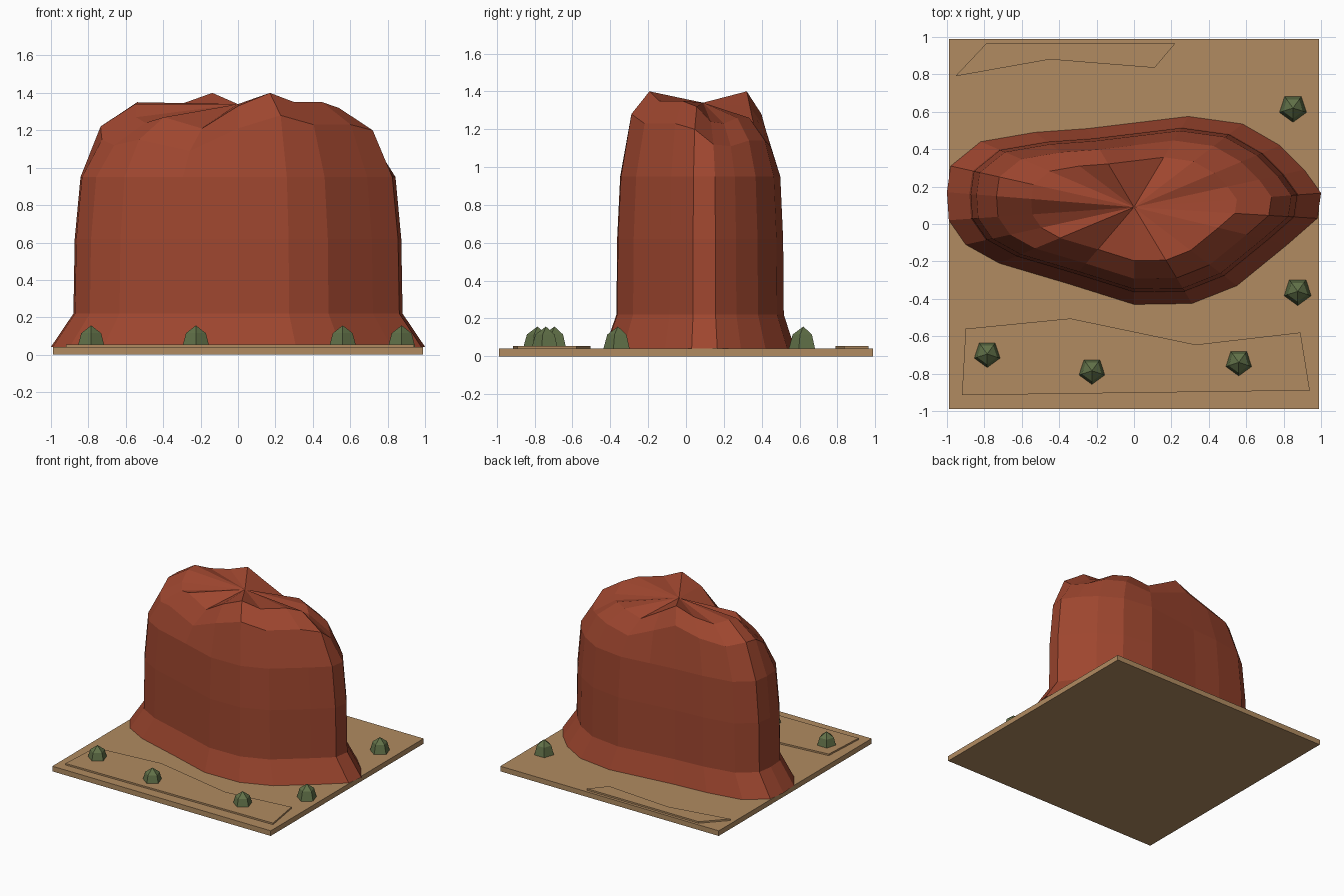
import bpy
import bmesh
import math
from mathutils import Vector

default_cube = bpy.data.objects.get("Cube")
if default_cube:
    bpy.data.objects.remove(default_cube, do_unlink=True)


def make_material(name, colour):
    material = bpy.data.materials.new(name)
    material.use_nodes = True
    rgba = (*colour, 1)
    material.diffuse_color = rgba
    material.node_tree.nodes["Principled BSDF"].inputs["Base Color"].default_value = rgba
    return material


red_rock = make_material("red rock", (0.34, 0.061, 0.028))
sand = make_material("sand", (0.44, 0.26, 0.119))
shrub_green = make_material("shrub green", (0.12, 0.165, 0.065))


def add_object(name, bm, material):
    bmesh.ops.recalc_face_normals(bm, faces=bm.faces)
    mesh = bpy.data.meshes.new(name)
    bm.to_mesh(mesh)
    bm.free()
    mesh.materials.append(material)
    obj = bpy.data.objects.new(name, mesh)
    bpy.context.collection.objects.link(obj)
    return obj


def loft(name, rings, tip, material):
    """Skin a stack of equal rings and close it with a fan to the tip."""
    bm = bmesh.new()
    loops = [[bm.verts.new(p) for p in ring] for ring in rings]
    count = len(loops[0])
    for low, high in zip(loops, loops[1:]):
        for i in range(count):
            j = (i + 1) % count
            bm.faces.new((low[i], low[j], high[j], high[i]))
    top = bm.verts.new(tip)
    for i in range(count):
        bm.faces.new((loops[-1][i], loops[-1][(i + 1) % count], top))
    bm.faces.new(loops[0][::-1])
    return add_object(name, bm, material)


def slab(name, outline, bottom, top, material):
    """Extrude a flat outline into a plate."""
    bm = bmesh.new()
    face = bm.faces.new([bm.verts.new((x, y, bottom)) for x, y in outline])
    extruded = bmesh.ops.extrude_face_region(bm, geom=[face])["geom"]
    moved = [v for v in extruded if isinstance(v, bmesh.types.BMVert)]
    bmesh.ops.translate(bm, verts=moved, vec=(0, 0, top - bottom))
    return add_object(name, bm, material)


# Ground and its raised sand patches
GROUND = 0.042
PATCH_TOP = 0.055
EDGE = 0.988
slab("ground", [(-EDGE, -EDGE), (EDGE, -EDGE), (EDGE, EDGE), (-EDGE, EDGE)],
     0, GROUND, sand)
slab("front_sand_patch",
     [(-.92, -.915), (.94, -.89), (.89, -.58), (.33, -.645), (-.34, -.505), (-.9, -.56)],
     GROUND, PATCH_TOP, sand)
slab("back_sand_patch",
     [(-.955, .79), (-.45, .88), (.11, .835), (.22, .965), (-.79, .965)],
     GROUND, PATCH_TOP, sand)

# Rock: one uneven outline, shrunk towards its centre as it rises
centre = Vector((0, 0.09))
outline = [(1, .165), (.91, .29), (.78, .42), (.58, .535), (.29, .575),
           (0, .54), (-.25, .51), (-.53, .49), (-.82, .44), (-.98, .31),
           (-1, .17), (-.99, .02), (-.9, -.11), (-.72, -.21), (-.35, -.32),
           (0, -.43), (.31, -.425), (.55, -.33), (.82, -.11), (.98, .03)]
crest = [1.24, 1.23, 1.26, 1.26, 1.23, 1.32, 1.4, 1.345, 1.32, 1.35,
         1.34, 1.27, 1.24, 1.27, 1.21, 1.33, 1.4, 1.35, 1.35, 1.32]


def rock_ring(scale, heights):
    ring = []
    for point, z in zip(outline, heights):
        x, y = centre + (Vector(point) - centre) * scale
        ring.append((x, y, z))
    return ring


levels = [(1, GROUND), (0.88, 0.22), (0.873, 0.62), (0.842, 0.95)]
rock_rings = [rock_ring(s, [z] * len(outline)) for s, z in levels]
rock_rings.append(rock_ring(0.735, [z - 0.12 for z in crest]))
rock_rings.append(rock_ring(0.55, crest))
loft("rock", rock_rings, (*centre, 1.34), red_rock)

# Shrubs: small five-sided domes
profile = [(0.076, GROUND), (0.056, 0.115)]
shrubs = [(-.785, -.695), (-.225, -.785), (.56, -.74), (.875, -.36), (.85, .62)]
for number, (x, y) in enumerate(shrubs, 1):
    rings = []
    for radius, z in profile:
        angles = [math.tau * i / 5 - math.pi / 2 for i in range(5)]
        rings.append([(x + radius * math.cos(a), y + radius * math.sin(a), z)
                      for a in angles])
    loft(f"shrub_{number}", rings, (x, y, 0.157), shrub_green)
